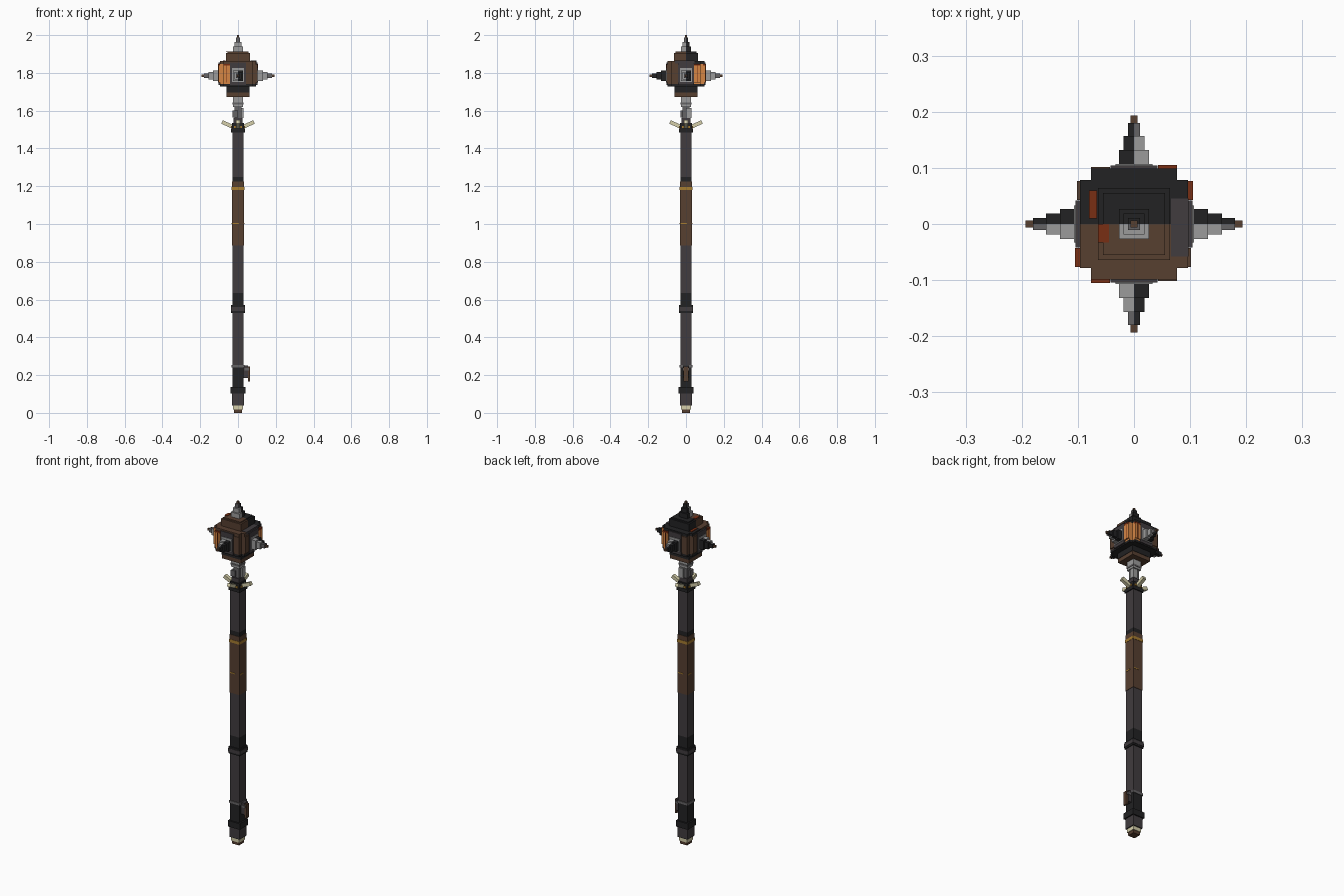
import bpy, bmesh, math
from mathutils import Matrix, Vector

if "Cube" in bpy.data.objects:
    bpy.data.objects.remove(bpy.data.objects["Cube"])

COLOURS = {
    "black iron": (0.016, 0.016, 0.017),
    "dark grey steel": (0.052, 0.045, 0.049),
    "brown wood": (0.095, 0.050, 0.030),
    "light grey steel": (0.33, 0.33, 0.33),
    "mid grey steel": (0.13, 0.125, 0.13),
    "glowing orange": (0.66, 0.24, 0.06),
    "ember red": (0.19, 0.028, 0.007),
    "bone cream": (0.66, 0.62, 0.40),
    "dull gold": (0.38, 0.20, 0.03),
}
MATS = {}
for label, rgb in COLOURS.items():
    m = bpy.data.materials.new(label)
    m.use_nodes = True
    m.diffuse_color = (*rgb, 1)
    m.node_tree.nodes["Principled BSDF"].inputs["Base Color"].default_value = (*rgb, 1)
    MATS[label] = m
BLACK, DARK, BROWN, LIGHT, MID, ORANGE, RED, CREAM, GOLD = COLOURS


def build(name, boxes, matrix=Matrix()):
    """One object from boxes given as (x0, x1, y0, y1, z0, z1, colour)."""
    bm = bmesh.new()
    used = []
    for x0, x1, y0, y1, z0, z1, col in boxes:
        if col not in used:
            used.append(col)
        size = Matrix.Diagonal((abs(x1 - x0), abs(y1 - y0), abs(z1 - z0), 1))
        mid = Vector(((x0 + x1) / 2, (y0 + y1) / 2, (z0 + z1) / 2))
        verts = bmesh.ops.create_cube(bm, size=1, matrix=Matrix.Translation(mid) @ size)["verts"]
        for f in {f for v in verts for f in v.link_faces}:
            f.material_index = used.index(col)
    mesh = bpy.data.meshes.new(name)
    bm.transform(matrix)
    bm.to_mesh(mesh)
    bm.free()
    for col in used:
        mesh.materials.append(MATS[col])
    ob = bpy.data.objects.new(name, mesh)
    bpy.context.collection.objects.link(ob)
    return ob


def block(h, z0, z1, col):
    """Square box on the axis."""
    return (-h, h, -h, h, z0, z1, col)


def turn(deg):
    return Matrix.Rotation(math.radians(deg), 4, 'Z')


# Pommel and butt of the shaft
build("pommel_tip", [block(.022, 0, .018, BROWN), block(.026, .018, .04, CREAM)])
build("pommel", [block(.032, .04, .102, DARK), block(.039, .102, .137, BLACK)])
build("butt_sleeve", [block(.030, .137, .24, BLACK), block(.034, .24, .254, MID)])

# Small clasp on the left side
build("side_clasp", [(.030, .052, -.016, .016, .185, .252, DARK),
                     (.052, .064, -.012, .012, .165, .245, BROWN),
                     (.034, .058, -.018, .018, .225, .238, MID)])

# Shaft with rings and wrapped grip
build("lower_shaft", [block(.030, .254, .53, DARK), block(.030, .57, .635, BLACK),
                      block(.030, .635, .885, DARK)])
build("shaft_ring", [block(.036, .53, .57, BLACK), block(.038, .54, .56, DARK)])
build("grip", [block(.032, .885, 1.225, BROWN), block(.0335, 1.18, 1.197, GOLD)])
for k in range(4):
    build(f"grip_stitch_{k + 1}", [(-.028, .004, -.0335, -.032, 1.0, 1.006, GOLD)], turn(90 * k))
build("upper_shaft", [block(.030, 1.225, 1.25, BLACK), block(.030, 1.25, 1.485, DARK)])

# Collar with four slanting prongs
build("collar", [block(.036, 1.485, 1.505, BLACK), block(.031, 1.505, 1.535, BLACK),
                 block(.025, 1.535, 1.56, DARK)])
for k in range(4):
    tilt = Matrix.Translation((.030, 0, 1.515)) @ Matrix.Rotation(math.radians(-25), 4, 'Y')
    build(f"collar_prong_{k + 1}", [(0, .060, -.010, .010, -.010, .010, CREAM)], turn(90 * k) @ tilt)
    build(f"collar_stud_{k + 1}", [(.031, .036, -.022, .022, 1.508, 1.518, GOLD)], turn(90 * k))

# Neck under the head
build("neck", [block(.018, 1.56, 1.62, MID), (.0, .028, .0, .028, 1.56, 1.615, LIGHT),
               (-.028, 0, -.028, 0, 1.565, 1.60, MID), block(.027, 1.62, 1.672, LIGHT),
               block(.029, 1.632, 1.642, MID)])

# Head body: four notched quarters, two of them glowing
quarters, caps = [], []
for sx in (-1, 1):
    for sy in (-1, 1):
        col = ORANGE if sx == sy else BROWN
        top = BROWN if sy < 0 else BLACK
        for ax, ay in ((.096, .078), (.077, .099)):
            quarters.append((0, sx * ax, 0, sy * ay, 1.742, 1.848, col))
            caps.append((0, sx * ax, 0, sy * ay, 1.848, 1.863, top))
            caps.append((0, sx * ax, 0, sy * ay, 1.728, 1.742, BLACK))
build("head_quarters", quarters)
build("head_rims", caps)
build("head_right_rim_plate", [(.066, .097, -.058, .045, 1.85, 1.865, DARK)])
build("ember_patches", [(-.080, -.066, .010, .060, 1.862, 1.866, RED),
                        (-.064, -.045, -.033, 0, 1.910, 1.914, RED)])

# Glowing panels with ember edges, on opposite corners
for k, side in enumerate(("front", "left", "back", "right")):
    s = -1 if k % 2 == 0 else 1
    lo, hi = sorted((s * .043, s * .077))
    build(f"glow_panel_{side}", [(lo, hi, -.104, -.09, 1.75, 1.838, ORANGE),
                                 (lo, hi, -.105, -.09, 1.838, 1.848, RED),
                                 (s * .058, s * .062, -.105, -.09, 1.75, 1.838, RED)], turn(90 * k))
    # Plain panel on the other half of the same side
    build(f"wood_panel_{side}", [(-lo, -hi, -.102, -.09, 1.748, 1.845, BROWN)], turn(90 * k))
    build(f"centre_plate_{side}", [(-.042, .042, -.104, -.09, 1.735, 1.855, DARK),
                                   (-.033, .033, -.107, -.104, 1.752, 1.825, LIGHT)], turn(90 * k))

# Stepped tiers above and below the body
build("lower_tier", [block(.062, 1.695, 1.728, BLACK), block(.060, 1.672, 1.695, BROWN)])
upper = []
for h, z0, z1 in ((.064, 1.863, 1.905), (.055, 1.905, 1.912)):
    upper += [(-h, h, -h, 0, z0, z1, BROWN), (-h, h, 0, h, z0, z1, BLACK)]
build("upper_tier", upper)

# Stepped spikes: four around the head and one on top
STEPS = ((.027, .0, .028), (.019, .028, .053), (.011, .053, .076))


def spike(name, matrix, length):
    boxes = []
    for i, (h, z0, z1) in enumerate(STEPS):
        z0, z1 = z0 * length, z1 * length
        boxes.append((-h, h, -h, 0, z0, z1, LIGHT if i < 2 else MID))
        boxes.append((-h, h, 0, h, z0, z1, BLACK))
    boxes.append(block(.006, STEPS[-1][2] * length, .089 * length, BROWN))
    build(name, boxes, matrix)


spike("top_spike", Matrix.Translation((0, 0, 1.912)), .088 / .089)
for k, side in enumerate(("left", "back", "right", "front")):
    out = Matrix.Rotation(math.radians(90), 4, 'Y')
    flip = Matrix.Rotation(math.radians(180 if side == "right" else 0), 4, 'X')
    place = turn(90 * k) @ flip @ Matrix.Translation((.104, 0, 0)) @ out
    if side == "right":
        place = turn(180) @ Matrix.Translation((.104, 0, 0)) @ out @ turn(180)
    spike(f"{side}_spike", Matrix.Translation((0, 0, 1.785)) @ place, 1)
